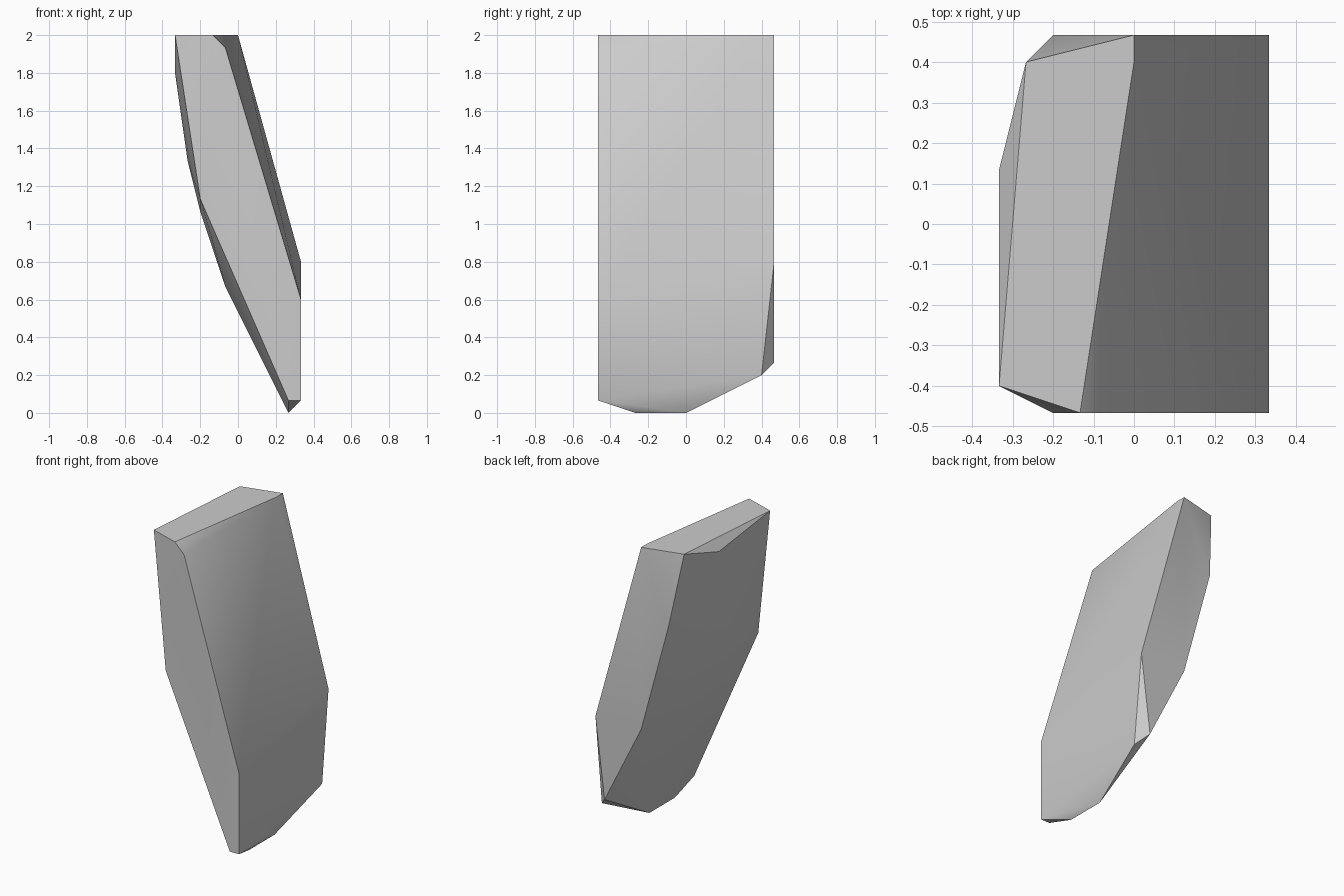
import bpy, bmesh, math
from mathutils import Vector

cube = bpy.data.objects.get("Cube")
if cube:
    bpy.data.objects.remove(cube, do_unlink=True)

UNIT = 1 / 15  # the stone is cut on a regular grid

# Stone material
stone = bpy.data.materials.new("stone_grey")
stone.use_nodes = True
grey = (0.6, 0.6, 0.6, 1)
stone.diffuse_color = grey
stone.node_tree.nodes["Principled BSDF"].inputs["Base Color"].default_value = grey

# Corners of the shard, in grid steps
top_rim = [(0, 7, 30), (0, 6, 30), (-2, -7, 30), (-5, -6, 30), (-4, 6, 30)]
front_rim = [(-1, -7, 29), (5, -7, 9), (5, -7, 1), (4, -7, 1), (-3, -7, 17)]
back_rim = [(5, 7, 12), (4, 7, 4), (0, 7, 12), (-3, 7, 23), (5, 6, 3)]
foot = [(4, -4, 0), (4, 0, 0)]
bulging_side = [(-5, 2, 29), (-5, -1, 27), (-4, -1, 20), (-3, -2, 16), (-1, -2, 10)]

# Wrap the corners in a faceted skin
bm = bmesh.new()
for corner in top_rim + front_rim + back_rim + foot + bulging_side:
    bm.verts.new(Vector(corner) * UNIT)
bmesh.ops.convex_hull(bm, input=bm.verts[:])
bmesh.ops.dissolve_limit(bm, angle_limit=math.radians(0.5),
                         verts=bm.verts[:], edges=bm.edges[:])
bmesh.ops.recalc_face_normals(bm, faces=bm.faces[:])

mesh = bpy.data.meshes.new("rock_shard")
bm.to_mesh(mesh)
bm.free()
mesh.materials.append(stone)
shard = bpy.data.objects.new("rock_shard", mesh)
bpy.context.collection.objects.link(shard)

# Soft shading across shallow facets, crisp edges elsewhere
bpy.ops.object.select_all(action="DESELECT")
shard.select_set(True)
bpy.context.view_layer.objects.active = shard
bpy.ops.object.shade_smooth_by_angle(angle=math.radians(30))
